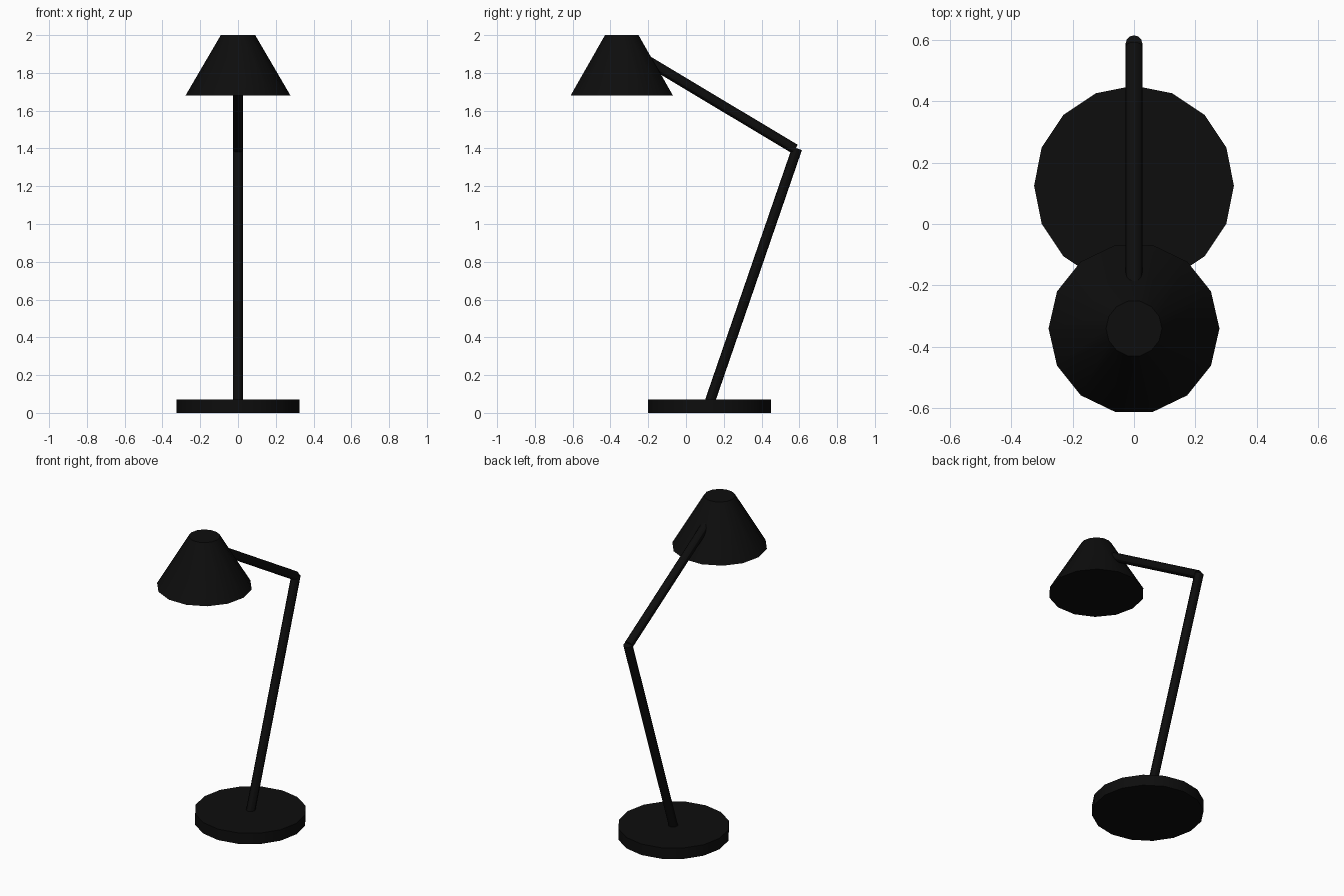
import bpy
import math
from mathutils import Vector

cube = bpy.data.objects.get("Cube")
if cube:
    bpy.data.objects.remove(cube, do_unlink=True)

black = bpy.data.materials.new("matte_black")
black.use_nodes = True
colour = (0.004, 0.004, 0.004, 1)
black.diffuse_color = colour
black.node_tree.nodes["Principled BSDF"].inputs["Base Color"].default_value = colour


def tapered(name, start, end, r_start, r_end, sides):
    """Closed cone or cylinder running from start to end."""
    a, b = Vector(start), Vector(end)
    axis = b - a
    bpy.ops.mesh.primitive_cone_add(vertices=sides, radius1=r_start, radius2=r_end,
                                    depth=axis.length)
    ob = bpy.context.object
    ob.name = name
    # Quarter turn puts a corner on the x axis
    spin = Vector((0, 0, 1)).rotation_difference(axis).to_matrix().to_4x4()
    quarter = Vector((0, 1, 0)).rotation_difference(Vector((1, 0, 0))).to_matrix().to_4x4()
    ob.data.transform(spin @ quarter)
    ob.location = (a + b) / 2
    ob.data.materials.append(black)
    bpy.ops.object.shade_smooth_by_angle(angle=math.radians(30))
    return ob


# Round foot
tapered("base", (0, 0.125, 0), (0, 0.125, 0.07), 0.325, 0.325, 16)

# Two straight arms meeting at the elbow
arm_radius = 0.027
tapered("lower_arm", (0, 0.123, 0.05), (0, 0.588, 1.4), arm_radius, arm_radius, 12)
tapered("upper_arm", (0, 0.578, 1.396), (0, -0.25, 1.892), arm_radius, arm_radius, 12)

# Conical lamp shade
tapered("shade", (0, -0.34, 1.68), (0, -0.34, 2), 0.278, 0.091, 14)
